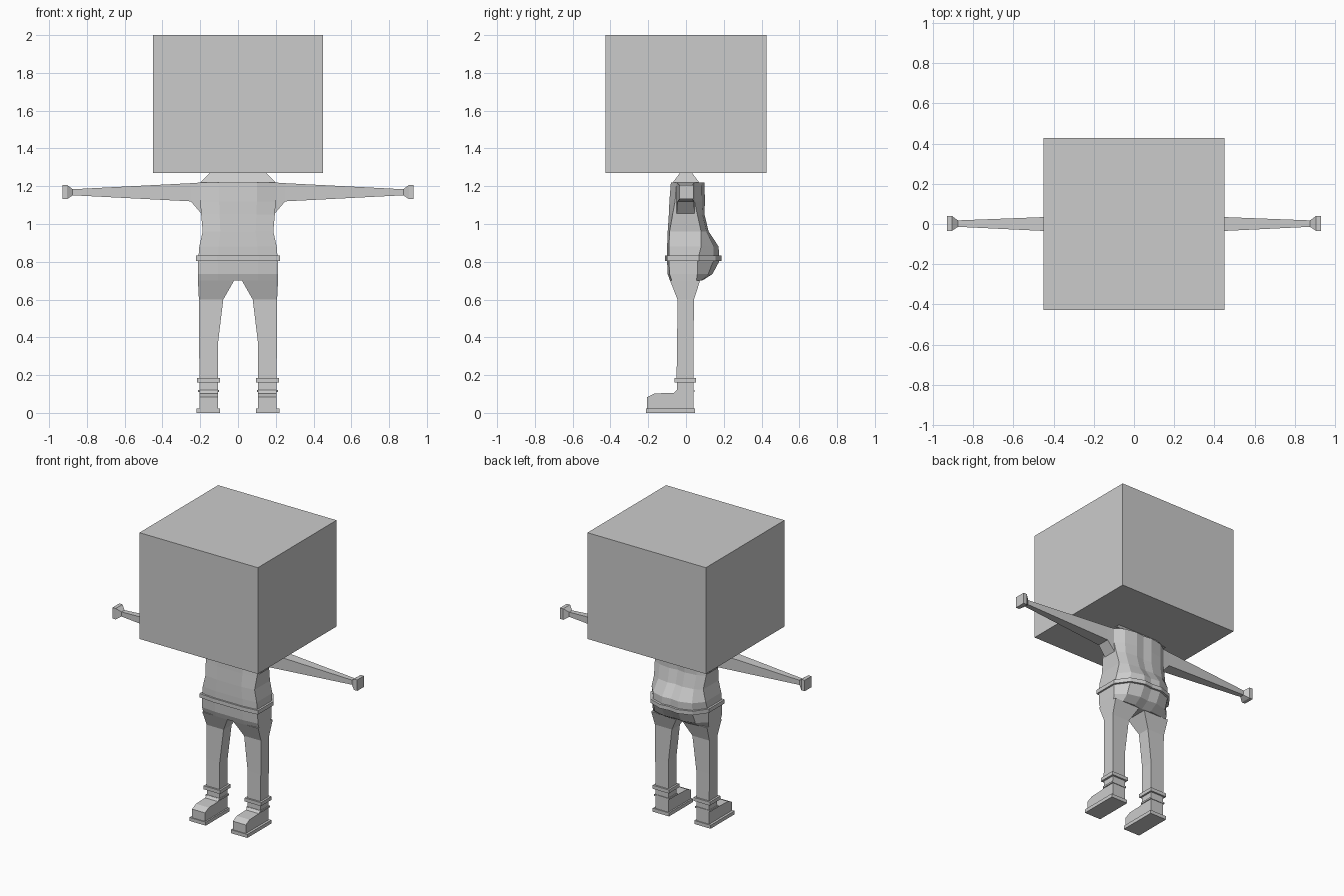
import bpy, bmesh

grey = bpy.data.materials.new("plain grey")
grey.diffuse_color = (0.6, 0.6, 0.6, 1)


def loft(name, rings, mirror=False):
    """Skin a list of equal-length point rings and cap both ends."""
    bm = bmesh.new()
    loops = [[bm.verts.new(p) for p in ring] for ring in rings]
    n = len(loops[0])
    for a, b in zip(loops, loops[1:]):
        for i in range(n):
            bm.faces.new((a[i], a[(i + 1) % n], b[(i + 1) % n], b[i]))
    bm.faces.new(loops[0])
    bm.faces.new(loops[-1])
    bmesh.ops.recalc_face_normals(bm, faces=bm.faces)
    me = bpy.data.meshes.new(name)
    bm.to_mesh(me)
    bm.free()
    me.materials.append(grey)
    ob = bpy.data.objects.new(name, me)
    bpy.context.collection.objects.link(ob)
    if mirror:
        ob.modifiers.new("Mirror", 'MIRROR').use_mirror_merge = False
    return ob


def rect(x0, x1, y0, y1, z):
    return [(x0, y0, z), (x1, y0, z), (x1, y1, z), (x0, y1, z)]


def box(name, x0, x1, y0, y1, z0, z1, mirror=False):
    return loft(name, [rect(x0, x1, y0, y1, z0), rect(x0, x1, y0, y1, z1)], mirror)


def body_ring(z, hx, yf, inset, ys, yb, grow=0.0):
    """Body outline: flat front, straight sides, faceted back."""
    hx, yf, yb = hx + grow, yf - grow, yb + grow
    half = [(hx * 0.5, yf), (hx, yf + inset), (hx, ys),
            (hx * 0.72, ys + (yb - ys) * 0.72), (hx * 0.3, yb)]
    back = [(0, yb - 0.008)]
    pts = half + back + [(-x, y) for x, y in reversed(half)]
    return [(x, y, z) for x, y in pts]


# Head
box("head", -0.45, 0.45, -0.427, 0.427, 1.27, 2.0)

# Torso and hips
loft("torso", [body_ring(*r) for r in (
    (0.70, 0.212, -0.085, 0.01, 0.055, 0.085),
    (0.735, 0.213, -0.097, 0.01, 0.06, 0.14),
    (0.80, 0.211, -0.10, 0.01, 0.06, 0.175),
    (0.88, 0.205, -0.10, 0.01, 0.08, 0.173),
    (0.96, 0.187, -0.097, 0.01, 0.08, 0.12),
    (1.05, 0.195, -0.091, 0.02, 0.06, 0.098),
    (1.12, 0.20, -0.088, 0.03, 0.045, 0.10),
    (1.22, 0.20, -0.08, 0.03, 0.045, 0.098))])

# Belt
loft("belt", [body_ring(z, 0.211, -0.10, 0.01, 0.07, 0.178, 0.011)
              for z in (0.805, 0.832)])

# Neck
loft("neck", [rect(-0.20, 0.20, -0.07, 0.07, 1.22),
              rect(-0.14, 0.14, -0.025, 0.025, 1.28)])

# Arms with flared hands
loft("arm", [[(x, y0, z0), (x, y1, z0), (x, y1, z1), (x, y0, z1)]
             for x, y0, y1, z0, z1 in (
    (0.19, -0.05, 0.045, 1.05, 1.22),
    (0.25, -0.044, 0.042, 1.12, 1.216),
    (0.875, -0.014, 0.018, 1.152, 1.184),
    (0.905, -0.034, 0.04, 1.132, 1.207),
    (0.93, -0.034, 0.04, 1.132, 1.207))], True)

# Trouser legs
loft("leg", [rect(*r) for r in (
    (0.02, 0.212, -0.085, 0.075, 0.702),
    (0.078, 0.207, -0.045, 0.042, 0.60),
    (0.106, 0.206, -0.047, 0.04, 0.37),
    (0.106, 0.204, -0.05, 0.04, 0.18))], True)

# Cuffs, ankle trim and soles
box("trouser_cuff", 0.094, 0.218, -0.062, 0.052, 0.16, 0.184, True)
box("ankle_trim", 0.10, 0.211, -0.05, 0.044, 0.11, 0.121, True)
box("shoe_sole", 0.096, 0.22, -0.213, 0.047, 0.0, 0.024, True)

# Shoes: side profile extruded across the foot
profile = [(-0.207, 0.02), (-0.207, 0.083), (-0.165, 0.103), (-0.065, 0.106),
           (-0.048, 0.122), (-0.046, 0.19), (0.04, 0.19), (0.04, 0.02)]
loft("shoe", [[(x, y, z) for y, z in profile] for x in (0.106, 0.204)], True)
